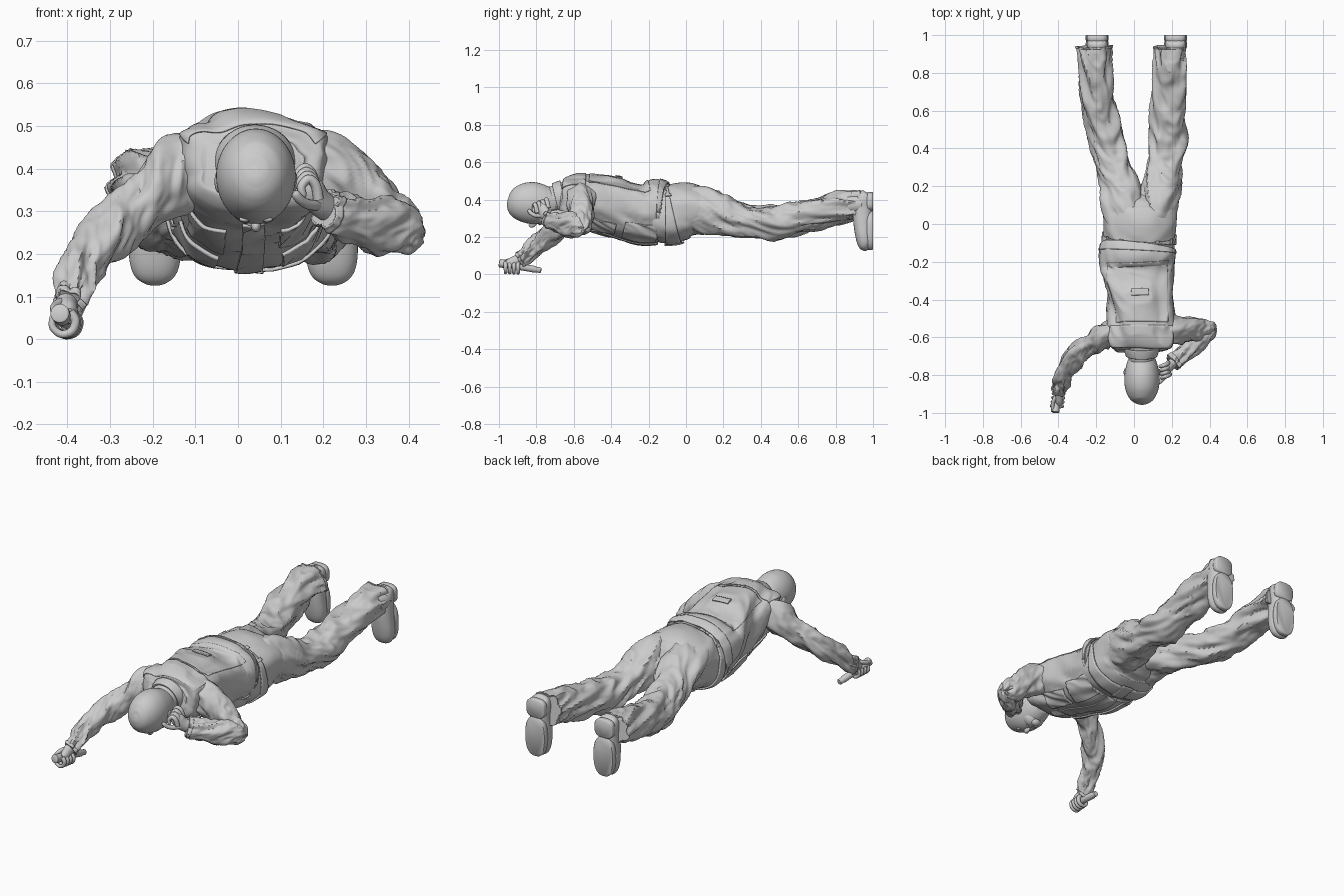
import bpy, bmesh, math
from mathutils import Vector, Matrix, noise


def finish(name, bm, angle=50):
    me = bpy.data.meshes.new(name)
    bm.to_mesh(me)
    bm.free()
    me.shade_smooth()
    me.set_sharp_from_angle(angle=math.radians(angle))
    ob = bpy.data.objects.new(name, me)
    bpy.context.collection.objects.link(ob)
    return ob


def sample(secs, u):
    """Catmull-Rom through (x, y, z, half width, half height) sections."""
    i = max(0, min(int(u), len(secs) - 2))
    t = u - i
    a, b, c, d = (secs[max(0, min(k, len(secs) - 1))] for k in (i - 1, i, i + 1, i + 2))
    return [0.5 * (2 * q + (r - p) * t + (2 * p - 5 * q + 4 * r - s) * t * t
                   + (3 * q - p - 3 * r + s) * t ** 3) for p, q, r, s in zip(a, b, c, d)]


def loft(name, secs, up=(0, 0, 1), fold=0.0, seed=0, p=2.0, under=None, span=None, arc=None,
         lift=0.0, thick=0.0, per=12, n=56, freq=10.0, slant=1.2):
    """Skin along sections with cloth folds; span/arc cut out a raised patch of it."""
    u0, u1 = span or (0, len(secs) - 1)
    rows = max(1, round((u1 - u0) * per))
    a0, a1 = arc or (0, 360)
    cols = n if arc is None else n + 1
    bm, grid = bmesh.new(), []
    lengths = [0]
    for q, r in zip(secs, secs[1:]):
        lengths.append(lengths[-1] + (Vector(r[:3]) - Vector(q[:3])).length)
    for r in range(rows + 1):
        u = u0 + (u1 - u0) * r / rows
        s = sample(secs, u)
        i = min(int(u), len(secs) - 2)
        dist = lengths[i] + (lengths[i + 1] - lengths[i]) * (u - i)
        e = 0.02
        lo, hi = sample(secs, max(0, u - e)), sample(secs, min(len(secs) - 1, u + e))
        t = (Vector(hi[:3]) - Vector(lo[:3])).normalized()
        side = t.cross(Vector(up)).normalized()
        top = side.cross(t)
        row = []
        for k in range(cols):
            a = math.radians(a0 + (a1 - a0) * k / n)
            c, sn = math.cos(a), math.sin(a)
            d = lift
            if fold:
                q = Vector((c * 1.1 + seed, sn * 1.1, dist * freq + slant * sn + 0.6 * c))
                d += fold * (1.3 * noise.noise(q) + 0.9 * (0.2 - abs(noise.noise(q * 1.7))))
            pw = under if under and sn < 0 else p
            x = math.copysign(abs(c) ** (2 / pw), c) * (max(s[3], .004) + d)
            z = math.copysign(abs(sn) ** (2 / pw), sn) * (max(s[4], .004) + d)
            row.append(bm.verts.new(Vector(s[:3]) + side * x + top * z))
        grid.append(row)
    for r in range(rows):
        for k in range(n):
            j = (k + 1) % cols
            bm.faces.new((grid[r][k], grid[r + 1][k], grid[r + 1][j], grid[r][j]))
    if arc is None and not thick:
        bm.faces.new(grid[0])
        bm.faces.new(grid[-1])
        bmesh.ops.recalc_face_normals(bm, faces=bm.faces)
    ob = finish(name, bm)
    if thick:
        m = ob.modifiers.new("thickness", 'SOLIDIFY')
        m.thickness, m.offset = thick, 1
    return ob


def blob(name, loc, size, turn=0):
    bm = bmesh.new()
    bmesh.ops.create_uvsphere(bm, u_segments=32, v_segments=20, radius=1)
    bm.transform(Matrix.Translation(loc) @ Matrix.Rotation(turn, 4, 'X') @ Matrix.Diagonal((*size, 1)))
    return finish(name, bm)


def finger(name, pts, r, up):
    secs = [(*q, r * (1 - 0.07 * i), r * (1 - 0.07 * i)) for i, q in enumerate(pts)]
    tip = Vector(pts[-1]) + (Vector(pts[-1]) - Vector(pts[-2])).normalized() * r * 0.7
    secs.append((*tip, r * 0.3, r * 0.3))
    loft(name, secs, up=up, per=5, n=14)


def girth(x, y, top, bottom, w):
    return (x, y, (top + bottom) / 2, w, (top - bottom) / 2)


# Torso garment, with raised back panels, hem and front pockets
torso = [girth(*s) for s in (
    (.035, -.672, .46, .34, .12), (.035, -.655, .497, .30, .158), (.037, -.60, .525, .27, .172),
    (.037, -.52, .533, .25, .174), (.035, -.42, .52, .212, .178), (.03, -.32, .499, .188, .184),
    (.025, -.23, .490, .172, .192), (.022, -.16, .503, .168, .198), (.025, -.12, .485, .178, .19))]
cloth = dict(fold=.017, seed=3, p=2.8, under=2.1, freq=6)
loft("jacket_torso", torso, **cloth)
patches = (("yoke_panel", (.9, 2.7), (28, 152), .005), ("back_panel", (2.85, 6.6), (40, 140), .003),
           ("front_placket", (2, 7.8), (262, 278), .006), ("jacket_hem", (7.2, 7.9), (0, 360), .005),
           ("chest_pocket_left", (3, 4.6), (215, 250), .008), ("chest_pocket_right", (3, 4.6), (290, 325), .008),
           ("lower_pocket_left", (5, 6.8), (205, 248), .008), ("lower_pocket_right", (5, 6.8), (292, 335), .008))
for name, span, arc, thick in patches:
    loft(name, torso, span=span, arc=arc, thick=thick, per=14, **cloth)
loft("back_loop", torso, span=(4.05, 4.4), arc=(82, 98), lift=.004, thick=.007, per=14, **cloth)

# Hips and belt
hips = [girth(*s) for s in (
    (.025, -.17, .47, .19, .175), (.027, -.09, .478, .168, .192), (.03, .01, .487, .20, .196),
    (.03, .08, .460, .215, .188), (.03, .125, .42, .24, .14), (.03, .16, .375, .275, .06),
    (.03, .178, .34, .305, .012))]
seat = dict(fold=.010, seed=8, p=2.3, freq=7)
loft("trouser_seat", hips, **seat)
loft("belt", hips, span=(.85, 1.3), thick=.008, **seat)
for i, a in enumerate((35, 65, 115, 145)):
    loft(f"belt_loop_{i + 1}", hips, span=(.78, 1.4), arc=(a - 3, a + 3), lift=.007, thick=.005, n=4, **seat)
loft("belt_buckle", hips, span=(.8, 1.4), arc=(263, 277), lift=.007, thick=.006, n=8, **seat)

# Legs with cuffs, and boots with the soles facing backwards
legs = {
    "left": ((-.05, -.02, .345, .09, .12), (-.06, .1, .338, .105, .12), (-.073, .2, .318, .1, .103),
             (-.11, .3, .292, .092, .086), (-.15, .45, .275, .09, .085), (-.182, .6, .302, .09, .083),
             (-.2, .77, .345, .086, .08), (-.209, .88, .368, .083, .075), (-.211, .94, .375, .086, .072)),
    "right": ((.115, -.02, .345, .09, .12), (.125, .1, .338, .105, .12), (.143, .2, .318, .103, .103),
              (.163, .3, .292, .095, .086), (.177, .45, .275, .095, .085), (.182, .6, .302, .09, .083),
              (.188, .77, .345, .086, .08), (.188, .88, .368, .083, .075), (.188, .94, .375, .085, .072))}
for i, (side, secs) in enumerate(legs.items()):
    kw = dict(fold=.021, seed=20 + 7 * i, p=2.1, freq=8, slant=1.6)
    loft(f"{side}_trouser_leg", secs, **kw)
    loft(f"{side}_trouser_cuff", secs, span=(7.75, 8), thick=.004, **kw)
    x = (-.195, .22)[i]
    shoe = [(x, y, z, w, d) for y, z, w, d in (
        (.965, .44, .02, .015), (.96, .43, .045, .035), (.95, .40, .055, .047), (.945, .35, .053, .052),
        (.945, .28, .057, .05), (.95, .21, .061, .045), (.956, .165, .055, .038), (.966, .142, .038, .026),
        (.972, .132, .014, .012))]
    loft(f"{side}_boot", shoe, up=(0, 1, 0), p=2.3)
    loft(f"{side}_boot_shaft", [(x - .005, .87, .372, .053, .053), (x, .93, .377, .055, .055),
                                (x, .975, .38, .05, .05)], n=32)
    loft(f"{side}_sole", [(x, .968, .237, .057, .101), (x, .976, .237, .061, .107),
                          (x, .996, .237, .061, .107), (x, 1.0, .237, .058, .103)], p=2.5, per=1)
    loft(f"{side}_heel", [(x, .966, .39, .050, .045), (x, .974, .39, .055, .050),
                          (x, .996, .39, .055, .050), (x, 1.0, .39, .051, .046)], p=3, per=1)

# Sleeves: left arm reaching forward, right arm folded to the head
left_arm = [(-.05, -.57, .42, .07, .085), (-.14, -.588, .382, .070, .083), (-.22, -.632, .315, .058, .066),
            (-.30, -.69, .25, .054, .058), (-.36, -.775, .175, .048, .051), (-.393, -.855, .105, .038, .040),
            (-.402, -.89, .082, .036, .037)]
sleeve = dict(fold=.016, freq=13)
loft("left_sleeve", left_arm, seed=41, **sleeve)
loft("left_sleeve_cuff", left_arm, span=(5.5, 6), seed=41, thick=.004, **sleeve)
loft("right_upper_sleeve", [(.12, -.565, .42, .07, .085), (.2, -.562, .400, .077, .085),
                            (.29, -.555, .335, .066, .074), (.365, -.557, .275, .055, .062),
                            (.405, -.562, .248, .042, .045), (.43, -.566, .235, .012, .014)],
     seed=52, **sleeve)
forearm = [(.43, -.545, .238, .012, .015), (.405, -.56, .248, .043, .045), (.375, -.583, .26, .052, .06),
           (.315, -.64, .272, .05, .063), (.25, -.695, .285, .045, .055), (.205, -.735, .305, .037, .044)]
loft("right_forearm_sleeve", forearm, seed=63, **sleeve)
loft("right_sleeve_cuff", forearm, span=(4.6, 5), seed=63, thick=.004, **sleeve)

# Neck, collar and head, face turned to the ground
neck = [(.04, -.60, .42, .10, .09), (.04, -.66, .41, .085, .082), (.04, -.70, .40, .072, .076),
        (.04, -.75, .39, .062, .07)]
loft("neck", neck)
loft("collar", neck, span=(.9, 1.9), lift=.003, thick=.008)
head = [(.042, y, z, w, h) for y, z, w, h in (
    (-.954, .395, .008, .009), (-.949, .394, .032, .038), (-.93, .391, .060, .071),
    (-.895, .387, .081, .095), (-.85, .384, .092, .109), (-.80, .381, .092, .111),
    (-.745, .383, .082, .096), (-.70, .39, .066, .075))]
loft("head", head)
blob("jaw", (.042, -.772, .318), (.062, .048, .052))
blob("chin", (.042, -.752, .285), (.028, .022, .022))
blob("nose", (.042, -.82, .268), (.012, .022, .016), .4)
for i, x in enumerate((.016, .068)):
    blob(f"eye_{i + 1}", (x, -.857, .281), (.013, .009, .007))
blob("mouth", (.042, -.782, .272), (.024, .008, .009))
for i, x in enumerate((-.046, .130)):
    blob(f"ear_{i + 1}", (x, -.785, .37), (.009, .02, .026))

# Left hand holding a short torch
rear, front = Vector((-.39, -.775, .022)), Vector((-.418, -.998, .061))
torch = [(*rear.lerp(front, f), r, r) for f, r in (
    (0, .012), (.02, .015), (.12, .015), (.14, .018), (.72, .018), (.8, .022), (.99, .022), (1, .018))]
loft("torch", torch, per=1, n=24)
loft("left_wrist", [(-.398, -.86, .1, .028, .028), (-.402, -.9, .076, .026, .03),
                    (-.398, -.935, .062, .022, .028), (-.396, -.96, .055, .012, .018)], n=24)
for i in range(4):
    c = rear.lerp(front, .55 + .10 * i) + Vector((.005, 0, -.007 - .003 * i))
    pts = [c + Vector((math.cos(a), 0, math.sin(a))) * .028
           for a in (math.radians(d) for d in (60, 10, -45, -100, -155, -200))]
    finger(f"left_finger_{i + 1}", pts, .0115, (0, 1, 0))
finger("left_thumb", [(-.40, -.89, .085), (-.418, -.92, .085), (-.43, -.95, .075), (-.43, -.98, .067)],
       .012, (0, 0, 1))

# Right hand curled against the side of the head
loft("right_palm", [(.22, -.72, .30, .026, .03), (.19, -.752, .322, .026, .034),
                    (.172, -.772, .352, .024, .034), (.162, -.782, .378, .014, .022)], n=24)
for i in range(4):
    o = Vector((.003 * i, -.02 * i + .02, -.009 * i))
    pts = [Vector(q) + o for q in ((.18, -.755, .355), (.173, -.762, .388), (.156, -.768, .402),
                                   (.140, -.774, .385), (.143, -.772, .365))]
    finger(f"right_finger_{i + 1}", pts, .0125, (0, 1, 0))
finger("right_thumb", [(.19, -.765, .315), (.168, -.80, .315), (.148, -.825, .325), (.135, -.838, .34)],
       .013, (0, 0, 1))
